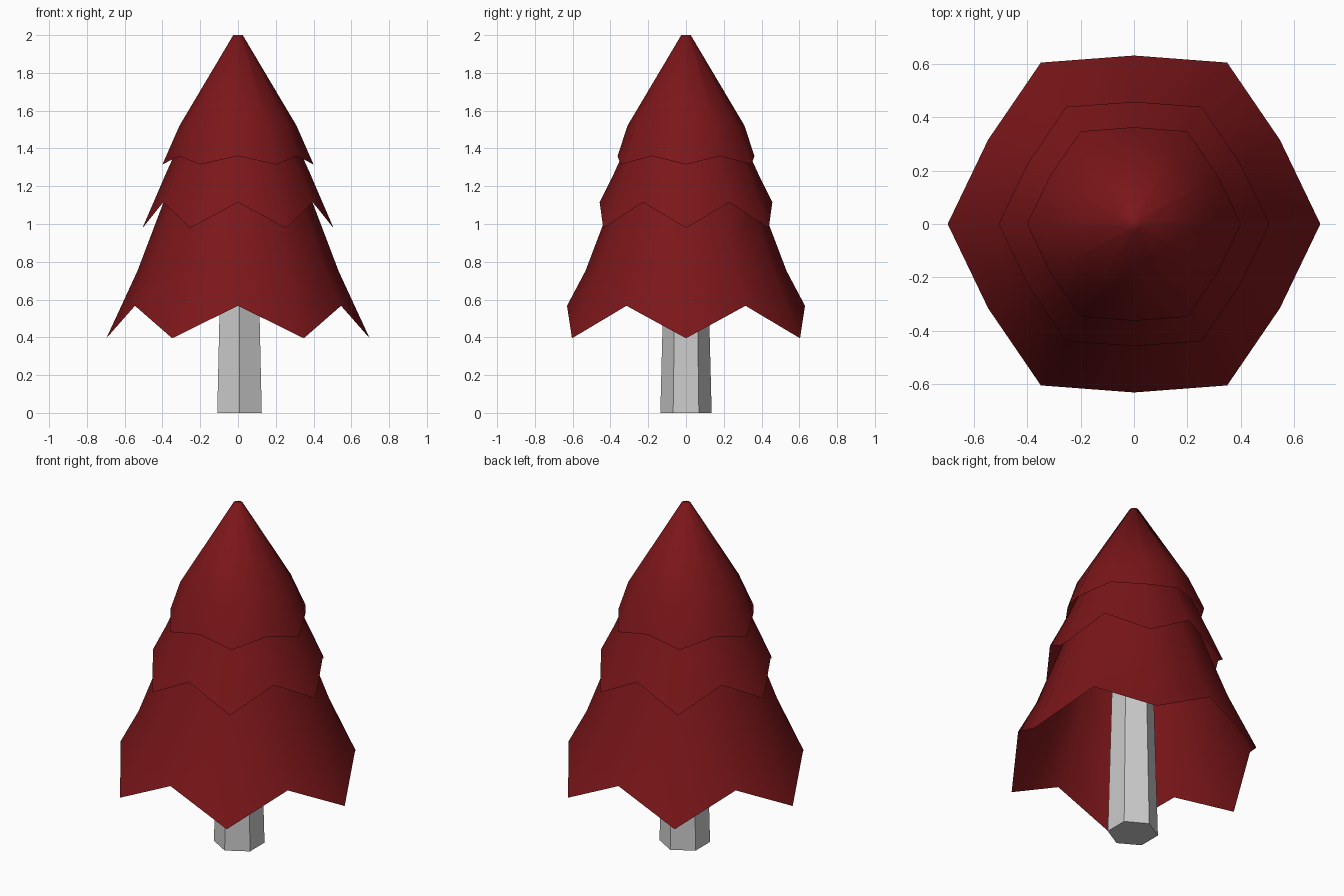
import bpy, bmesh
from math import cos, sin, pi

if "Cube" in bpy.data.objects:
    bpy.data.objects.remove(bpy.data.objects["Cube"])

SIDES = 12
red = bpy.data.materials.new("foliage_red")
red.diffuse_color = (0.2, 0.008, 0.01, 1)
red.use_nodes = True
red.node_tree.nodes["Principled BSDF"].inputs["Base Color"].default_value = red.diffuse_color


def finish(name, bm, mat=None, smooth=False):
    mesh = bpy.data.meshes.new(name)
    bm.to_mesh(mesh)
    bm.free()
    obj = bpy.data.objects.new(name, mesh)
    bpy.context.collection.objects.link(obj)
    if mat:
        mesh.materials.append(mat)
    for p in mesh.polygons:
        p.use_smooth = smooth
    return obj


def tier(name, tip, notch, rings, cap=False):
    """Hollow skirt: zigzag hem of tips and notches, then plain rings (radius, z)."""
    bm = bmesh.new()
    rows = [[(tip, notch)[i % 2] for i in range(SIDES)]]
    rows += [[ring] * SIDES for ring in rings]
    verts = [[bm.verts.new((r * cos(2 * pi * i / SIDES), r * sin(2 * pi * i / SIDES), z))
              for i, (r, z) in enumerate(row)] for row in rows]
    for low, high in zip(verts, verts[1:]):
        for i in range(SIDES):
            j = (i + 1) % SIDES
            bm.faces.new((low[i], low[j], high[j], high[i]))
    if cap:
        bm.faces.new(verts[-1])
    return finish(name, bm, red, smooth=True)


# Foliage tiers, each tucked under the next
tier("lower_foliage", (0.697, 0.395), (0.63, 0.567), [(0.533, 0.75), (0.40, 1.10), (0.31, 1.34)])
tier("middle_foliage", (0.506, 0.978), (0.457, 1.115), [(0.385, 1.26), (0.29, 1.47)])
tier("top_foliage", (0.40, 1.315), (0.362, 1.36), [(0.31, 1.52), (0.025, 2.0)], cap=True)

# Tapered hexagonal trunk, a corner facing front
bm = bmesh.new()
bmesh.ops.create_cone(bm, cap_ends=True, segments=6, radius1=0.136, radius2=0.105, depth=1.2)
bmesh.ops.translate(bm, verts=bm.verts, vec=(0.008, 0, 0.6))
finish("trunk", bm)
